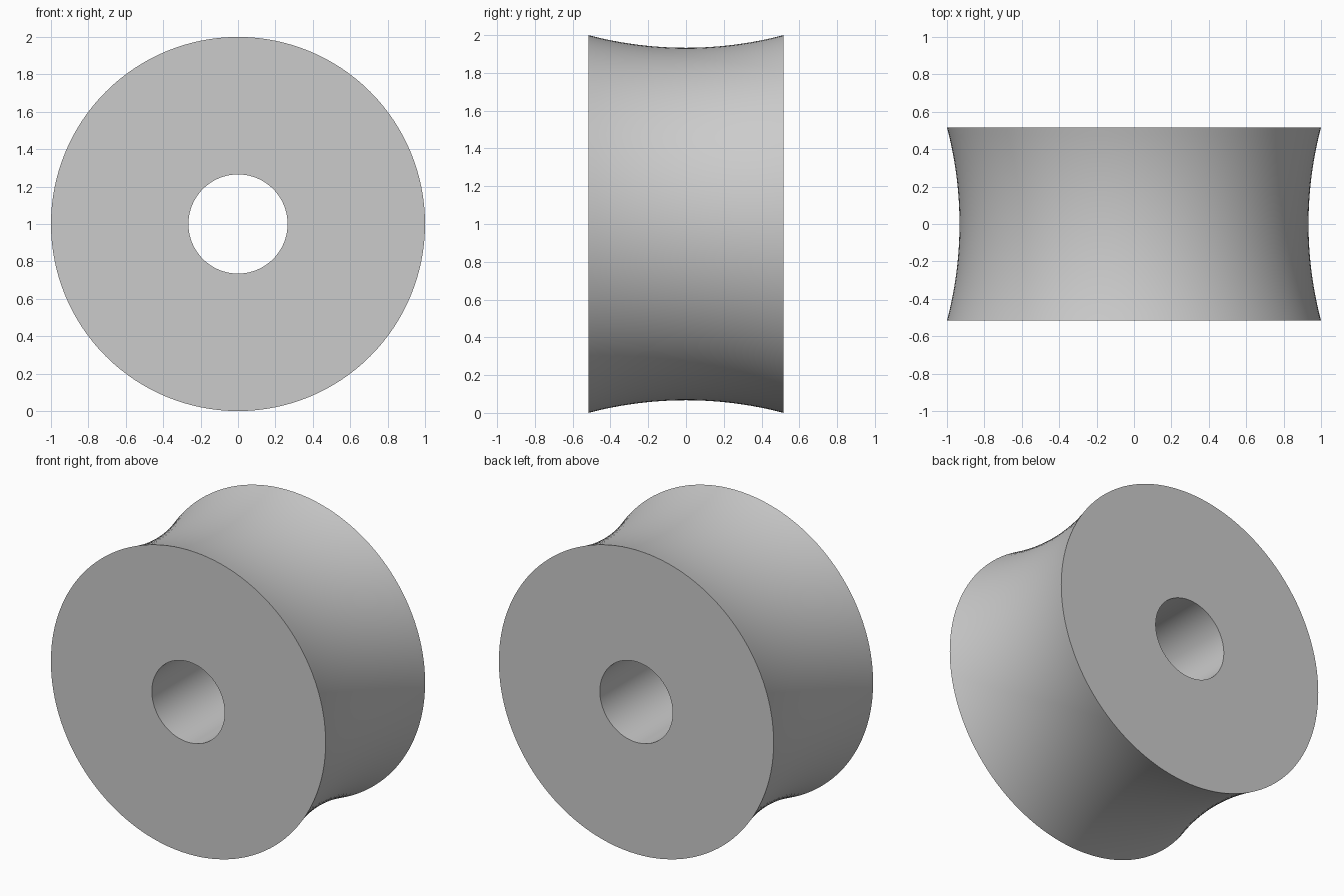
import bpy
import bmesh
from math import pi, radians, sqrt
from mathutils import Vector

cube = bpy.data.objects.get("Cube")
if cube:
    bpy.data.objects.remove(cube, do_unlink=True)

RIM, WAIST, BORE, HALF = 1.0, 0.933, 0.265, 0.517
SEGMENTS, ARC_STEPS = 128, 24

# Single plain grey
grey = bpy.data.materials.new("plain_grey")
grey.use_nodes = True
colour = (0.6, 0.6, 0.6, 1)
grey.diffuse_color = colour
grey.node_tree.nodes["Principled BSDF"].inputs["Base Color"].default_value = colour

# Cross-section: straight bore, flat ends and a concave circular groove
sag = RIM - WAIST
arc = (HALF ** 2 + sag ** 2) / (2 * sag)
profile = [(BORE, HALF), (BORE, -HALF)]
for i in range(ARC_STEPS + 1):
    y = HALF * (2 * i / ARC_STEPS - 1)
    profile.append((WAIST + arc - sqrt(arc ** 2 - y ** 2), y))

# Revolve the section about the front-to-back axis
bm = bmesh.new()
verts = [bm.verts.new((r, y, 0)) for r, y in profile]
edges = [bm.edges.new((a, b)) for a, b in zip(verts, verts[1:] + verts[:1])]
bmesh.ops.spin(bm, geom=verts + edges, cent=Vector(), axis=Vector((0, 1, 0)),
               angle=2 * pi, steps=SEGMENTS, use_merge=True)
bmesh.ops.remove_doubles(bm, verts=bm.verts, dist=0.0001)
bmesh.ops.recalc_face_normals(bm, faces=bm.faces)
mesh = bpy.data.meshes.new("grooved_roller")
bm.to_mesh(mesh)
bm.free()
mesh.materials.append(grey)

roller = bpy.data.objects.new("grooved_roller", mesh)
roller.location.z = RIM
bpy.context.collection.objects.link(roller)

# Smooth curved walls with crisp rims
bpy.ops.object.select_all(action="DESELECT")
roller.select_set(True)
bpy.context.view_layer.objects.active = roller
bpy.ops.object.shade_smooth_by_angle(angle=radians(30))
